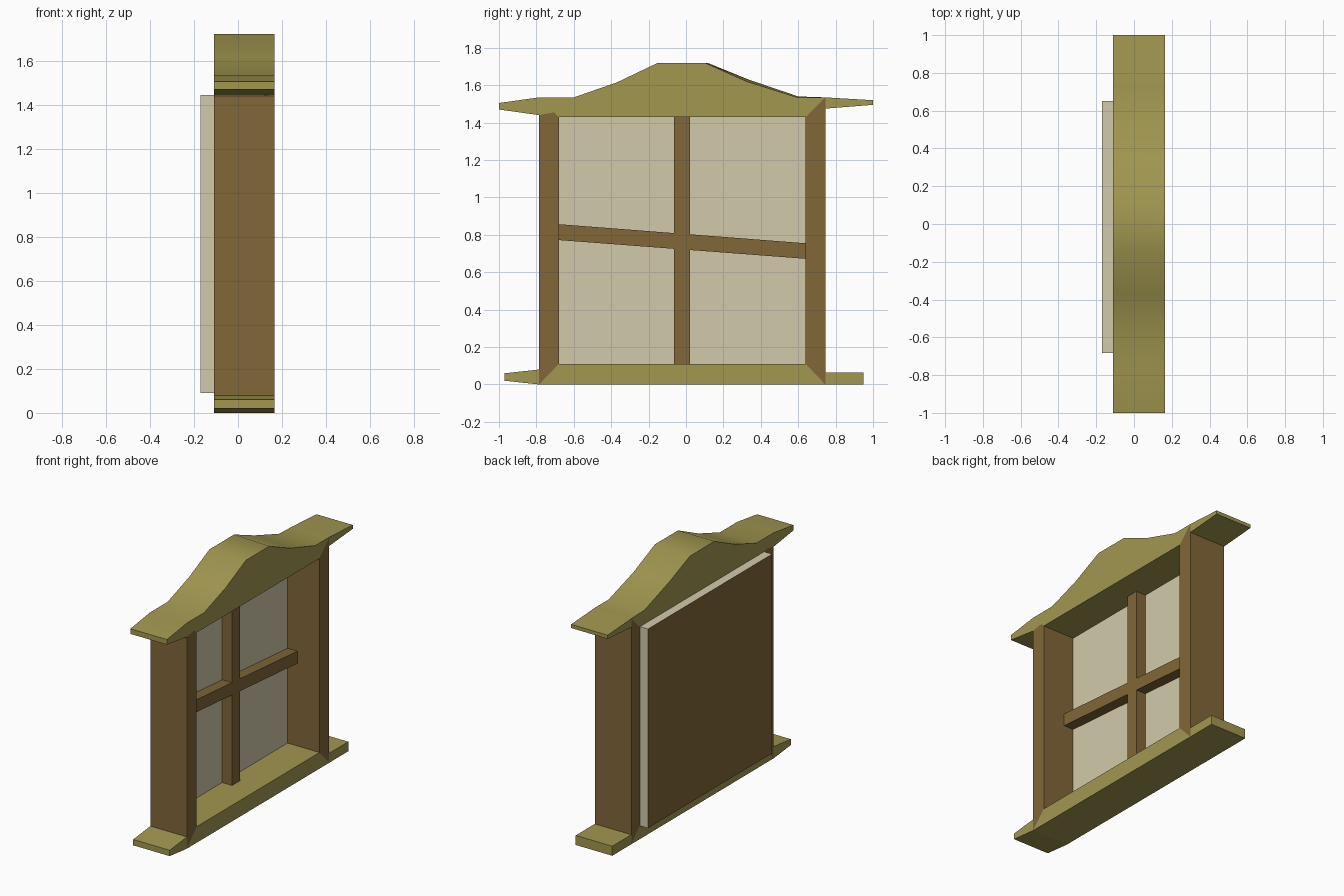
import bpy, bmesh, math

if "Cube" in bpy.data.objects:
    bpy.data.objects.remove(bpy.data.objects["Cube"])

X_BACK, X_FRONT = -0.11, 0.165


def material(name, rgb):
    m = bpy.data.materials.new(name)
    m.diffuse_color = (*rgb, 1)
    m.use_nodes = True
    m.node_tree.nodes["Principled BSDF"].inputs["Base Color"].default_value = m.diffuse_color
    return m


olive = material("olive_wood", (0.36, 0.31, 0.08))
brown = material("brown_wood", (0.22, 0.135, 0.04))
cream = material("cream_glass", (0.64, 0.59, 0.40))


def prism(name, profile, mat, x0=X_BACK, x1=X_FRONT, back=None, smooth=False):
    """Extrude a (y, z) profile along x; the back outline may differ."""
    bm = bmesh.new()
    a = [bm.verts.new((x0, y, z)) for y, z in (back or profile)]
    b = [bm.verts.new((x1, y, z)) for y, z in profile]
    bm.faces.new(a[::-1])
    bm.faces.new(b)
    n = len(a)
    for i in range(n):
        j = (i + 1) % n
        bm.faces.new((a[i], a[j], b[j], b[i]))
    bmesh.ops.recalc_face_normals(bm, faces=bm.faces)
    mesh = bpy.data.meshes.new(name)
    bm.to_mesh(mesh)
    bm.free()
    mesh.materials.append(mat)
    ob = bpy.data.objects.new(name, mesh)
    bpy.context.collection.objects.link(ob)
    if smooth:
        bpy.ops.object.select_all(action='DESELECT')
        ob.select_set(True)
        bpy.context.view_layer.objects.active = ob
        bpy.ops.object.shade_smooth_by_angle(angle=math.radians(35))
    return ob


def rect(y0, y1, z0, z1):
    return [(y0, z0), (y1, z0), (y1, z1), (y0, z1)]


# Mitred side posts
prism("left_post", [(-0.785, 0), (-0.68, 0.11), (-0.68, 1.43),
                    (-0.705, 1.455), (-0.785, 1.44)], brown)
prism("right_post", [(0.745, 0), (0.745, 1.535), (0.64, 1.43), (0.64, 0.11)], brown)

# Sill with a tapered left end and a square right end
prism("sill", [(-0.785, 0), (0.745, 0), (0.64, 0.11), (-0.68, 0.11)], olive)
prism("sill_left_end", [(-0.97, 0.02), (-0.785, 0), (-0.785, 0.08), (-0.97, 0.06)], olive)
prism("sill_right_end", rect(0.745, 0.95, 0, 0.065), olive)

# Peaked lintel, its back outline a touch wider than the front
under = [(-1, 1.47), (-0.785, 1.44), (-0.705, 1.455), (-0.68, 1.43), (0.64, 1.43), (0.745, 1.535)]
left_top = [(-0.15, 1.72), (-0.37, 1.615), (-0.60, 1.535), (-0.785, 1.535), (-1, 1.505)]
prism("lintel", under + [(0.595, 1.535), (0.325, 1.62), (0.10, 1.72)] + left_top, olive,
      back=under + [(0.60, 1.54), (0.335, 1.63), (0.115, 1.72)] + left_top, smooth=True)
prism("lintel_right_end", [(0.745, 1.475), (1, 1.495), (1, 1.52), (0.745, 1.535)], olive)

# Crossing glazing bars, the horizontal one crooked
prism("vertical_bar", rect(-0.063, 0.022, 0.11, 1.43), brown, -0.08, 0.0)
prism("crooked_bar", [(-0.68, 0.772), (0.64, 0.672), (0.64, 0.755), (-0.68, 0.857)],
      brown, -0.08, -0.001)

# Glass slab with a wooden back face
pane = prism("pane", rect(-0.683, 0.652, 0.09, 1.445), cream, -0.17, -0.075)
pane.data.materials.append(brown)
for f in pane.data.polygons:
    if f.normal.x < -0.9:
        f.material_index = 1
